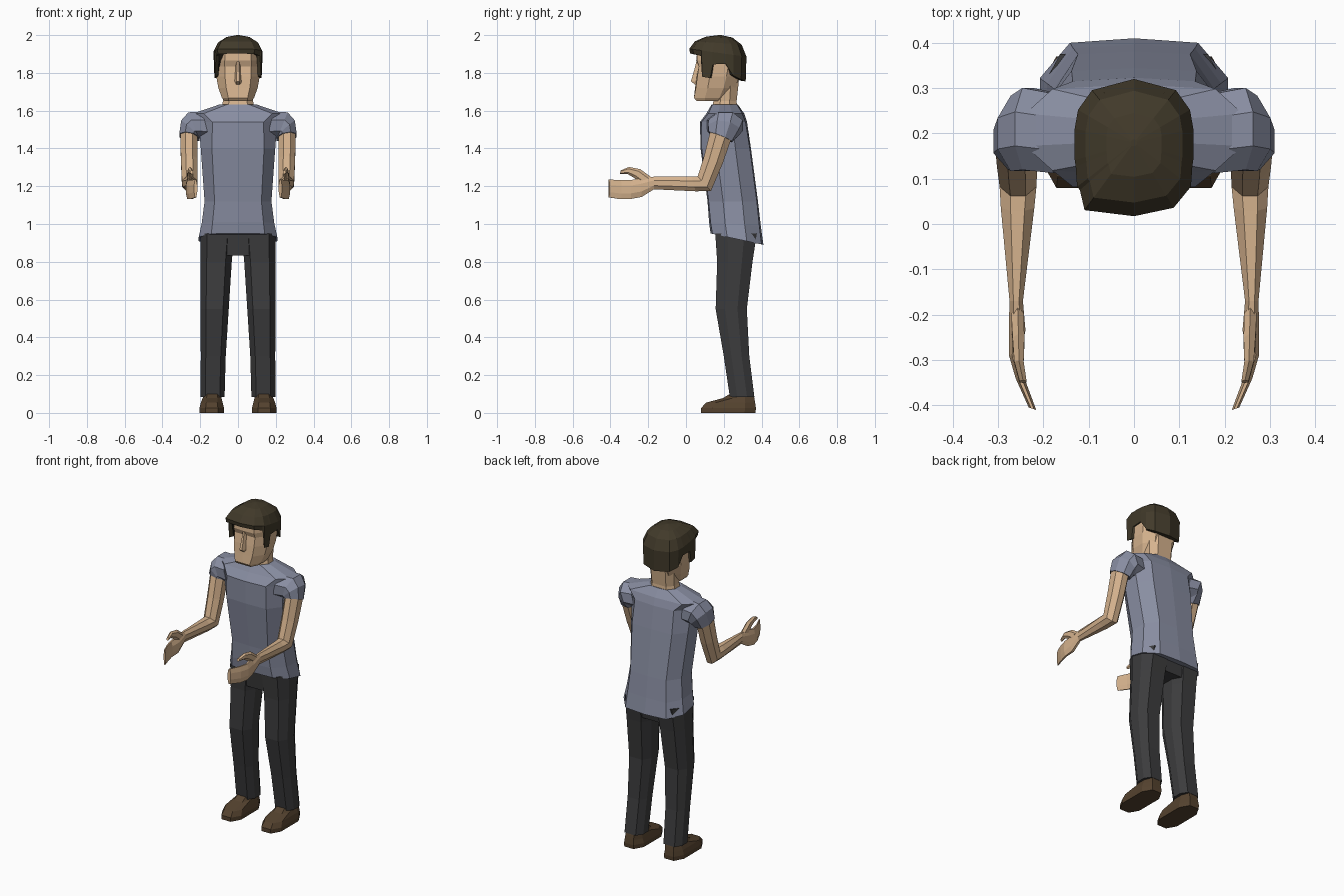
import bpy, bmesh, math
from mathutils import Vector as V


def mat(name, r, g, b):
    m = bpy.data.materials.new(name)
    m.diffuse_color = (r, g, b, 1)
    return m


SKIN = mat("skin", .67, .45, .27)
SHIRT = mat("shirt_cloth", .25, .27, .36)
DARK = mat("trouser_cloth", .045, .045, .047)
HAIR = mat("hair_brown", .053, .042, .023)
SHOE = mat("shoe_leather", .09, .055, .028)


def loft(name, rings, material, mirror=False):
    """Skin a list of equal-length point rings, cap both ends."""
    bm = bmesh.new()
    rows = [[bm.verts.new(p) for p in r] for r in rings]
    n = len(rows[0])
    for a, b in zip(rows, rows[1:]):
        for i in range(n):
            j = (i + 1) % n
            bm.faces.new((a[i], a[j], b[j], b[i]))
    bm.faces.new(rows[0])
    bm.faces.new(rows[-1])
    bmesh.ops.recalc_face_normals(bm, faces=bm.faces)
    me = bpy.data.meshes.new(name)
    bm.to_mesh(me)
    bm.free()
    me.materials.append(material)
    ob = bpy.data.objects.new(name, me)
    bpy.context.collection.objects.link(ob)
    if mirror:
        m = ob.modifiers.new("mirror", 'MIRROR')
        m.use_mirror_merge = False
    return ob


def ring(z, hw, y0, y1, cx=0, a=.6, b=.4, dz=0, bulge=0):
    """Horizontal chamfered ring from y0 to y1; dz tilts it toward the back."""
    mid, h = (y0 + y1) / 2, (y1 - y0) / 2
    k = 1 + bulge / h
    pts = [(1, -b), (1, b), (a, 1), (0, k), (-a, 1),
           (-1, b), (-1, -b), (-a, -1), (0, -k), (a, -1)]
    return [(cx + hw * x, mid + h * y, z + dz * y) for x, y in pts]


def oval(c, u, v, n=8):
    """Ring around c spanned by half-axes u and v."""
    c, u, v = V(c), V(u), V(v)
    return [c + u * math.cos(t) + v * math.sin(t)
            for t in (2 * math.pi * (i + .5) / n for i in range(n))]


# shirt body
loft("shirt", [
    ring(.92, .208, .14, .40, a=.68, dz=-.028, bulge=.01),
    ring(1.0, .192, .13, .388, a=.7, dz=-.01, bulge=.008),
    ring(1.12, .177, .12, .375, a=.7, bulge=.006),
    ring(1.4, .197, .083, .338, a=.7, bulge=.006),
    ring(1.54, .208, .082, .315, a=.65, bulge=.008),
    ring(1.585, .24, .118, .298, a=.75, bulge=.01),
    ring(1.632, .1, .14, .27, bulge=.005)], SHIRT)

# sleeves
loft("sleeves", [
    oval((.17, .2, 1.52), (0, .095, 0), (.02, 0, .08)),
    oval((.235, .21, 1.522), (0, .098, 0), (.03, 0, .075)),
    oval((.252, .2, 1.5), (0, .09, -.01), (.053, 0, .048)),
    oval((.257, .182, 1.46), (0, .066, -.026), (.058, 0, .01))], SHIRT, True)

# arms, bent forward at the elbow
loft("arms", [
    oval((.26, .19, 1.49), (.05, 0, 0), (0, .06, -.025)),
    oval((.258, .145, 1.34), (.048, 0, 0), (0, .053, -.022)),
    oval((.256, .097, 1.213), (.044, 0, 0), (0, .038, -.042)),
    oval((.257, .04, 1.212), (.04, 0, 0), (0, .012, -.042)),
    oval((.26, -.17, 1.217), (.016, 0, 0), (0, 0, -.036)),
    oval((.258, -.235, 1.193), (.02, 0, 0), (0, 0, -.054)),
    oval((.264, -.29, 1.183), (.013, 0, 0), (0, 0, -.054)),
    oval((.25, -.345, 1.182), (.012, .004, 0), (0, 0, -.055)),
    oval((.224, -.408, 1.188), (.009, .003, 0), (0, 0, -.051))], SKIN, True)

# thumbs
loft("thumbs", [
    oval((.257, -.215, 1.235), (.016, 0, 0), (0, .035, .01), 6),
    oval((.255, -.26, 1.268), (.015, 0, 0), (0, .018, .022), 6),
    oval((.254, -.305, 1.283), (.012, 0, 0), (0, .003, .019), 6),
    oval((.245, -.348, 1.274), (.009, 0, 0), (0, .003, .01), 6)], SKIN, True)

# trousers: seat and mirrored legs
loft("trouser_seat", [
    ring(.832, .193, .17, .35, a=.7),
    ring(.96, .198, .155, .372, a=.7)], DARK)
loft("trouser_legs", [
    ring(.95, .09, .155, .375, .109),
    ring(.80, .083, .165, .352, .116),
    ring(.55, .075, .157, .322, .124),
    ring(.30, .066, .2, .335, .131),
    ring(.085, .064, .232, .362, .135)], DARK, True)

# shoes
loft("shoes", [
    ring(0, .064, .08, .368, .139, a=.5, b=.6),
    ring(.025, .065, .08, .37, .139, a=.5, b=.6),
    ring(.054, .058, .105, .366, .139, a=.5, b=.6),
    ring(.078, .05, .195, .362, .137),
    ring(.105, .044, .24, .355, .135)], SHOE, True)

# neck and head
loft("neck", [
    ring(1.60, .09, .135, .272),
    ring(1.65, .08, .145, .268),
    ring(1.76, .085, .14, .28)], SKIN)
loft("head", [
    ring(1.652, .072, .055, .21, a=.7),
    ring(1.668, .085, .042, .235, a=.6),
    ring(1.72, .104, .052, .262, a=.6, bulge=.004),
    ring(1.78, .115, .06, .28, a=.6, bulge=.004),
    ring(1.835, .117, .068, .29, a=.6),
    ring(1.865, .117, .058, .292, a=.6, bulge=.004),
    ring(1.92, .11, .06, .29, a=.6)], SKIN)

# nose
loft("nose", [[(-w, .075, z), (-w * .35, y, z), (w * .35, y, z), (w, .075, z)]
              for w, y, z in ((.014, .055, 1.86), (.017, .045, 1.82),
                              (.025, .026, 1.755), (.024, .048, 1.738))], SKIN)

# hair: hairline with fringe, sideburn and nape, then shrinking rings to the crown
half = [(.085, .04, 1.9), (.116, .078, 1.89), (.122, .085, 1.78),
        (.125, .128, 1.772), (.127, .142, 1.845), (.127, .21, 1.848),
        (.12, .25, 1.785), (.09, .292, 1.765)]
line = [(0, .022, 1.903)] + half + [(0, .316, 1.755)]
line += [(-x, y, z) for x, y, z in reversed(half)]
line[-1] = (-.106, .035, 1.9)


def crown(s, z, dz):
    """Hairline scaled toward the crown, lowered toward the back."""
    return [(x * s, .18 + (y - .18) * s, z - dz * (y - .18) / .14) for x, y, _ in line]


loft("hair", [
    [(x * .86, .18 + (y - .18) * .78, z + .004) for x, y, z in line],
    line, crown(1.03, 1.905, .02), crown(.84, 1.958, .008),
    crown(.48, 1.989, .002), crown(.05, 2.0, 0)], HAIR)
